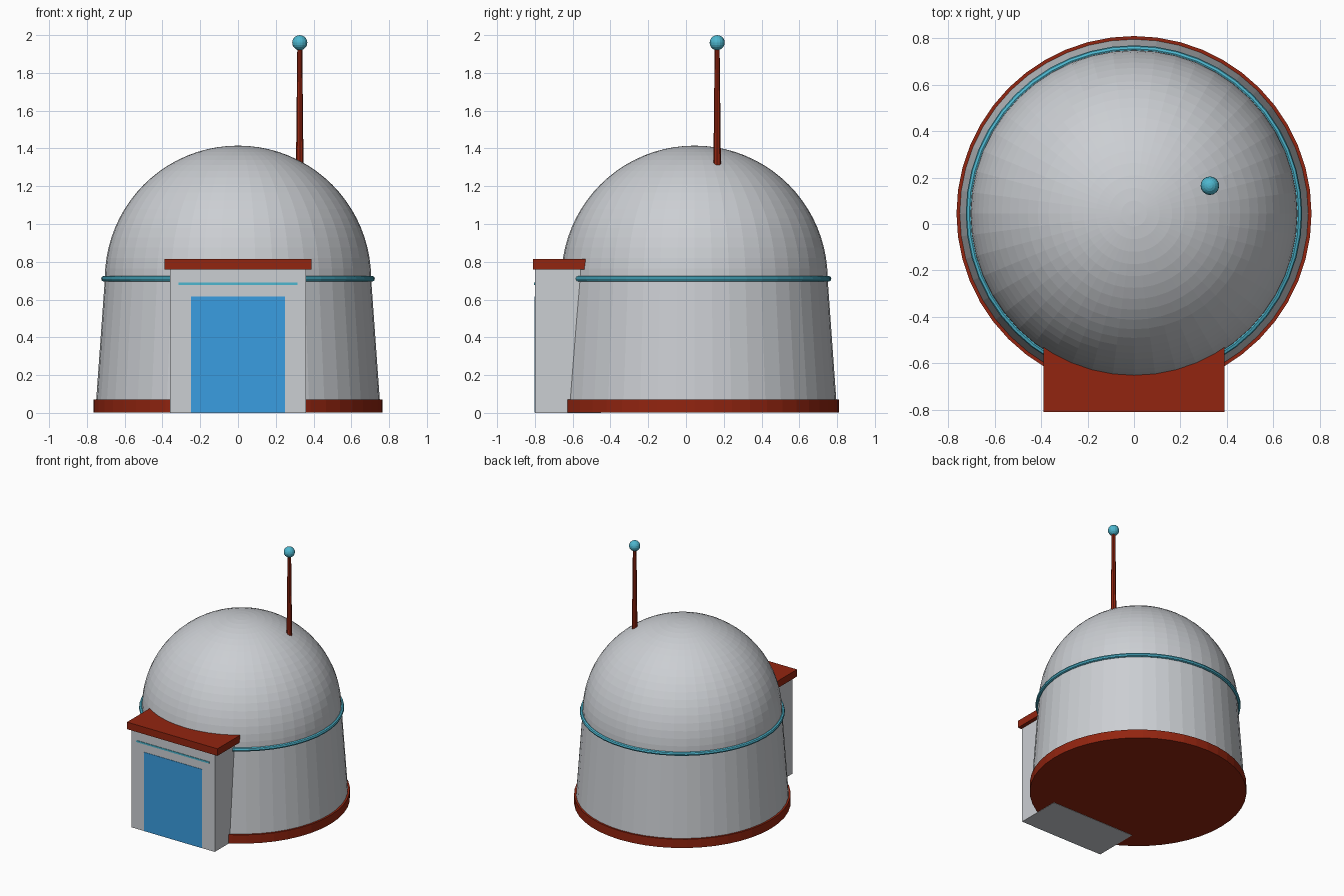
import bpy, bmesh, math

cube = bpy.data.objects.get("Cube")
if cube:
    bpy.data.objects.remove(cube, do_unlink=True)


def material(name, rgb):
    m = bpy.data.materials.new(name)
    m.use_nodes = True
    m.diffuse_color = (*rgb, 1)
    m.node_tree.nodes["Principled BSDF"].inputs["Base Color"].default_value = (*rgb, 1)
    return m


grey = material("pale_grey", (0.60, 0.62, 0.65))
red = material("brick_red", (0.29, 0.018, 0.005))
teal = material("teal", (0.075, 0.47, 0.62))
blue = material("door_blue", (0.042, 0.34, 0.75))

SIDES = 48
CY = 0.045        # centre of the round body
SPRING = 0.71     # height where the dome starts
RADIUS = 0.705


def add_object(name, mesh, mat):
    ob = bpy.data.objects.new(name, mesh)
    bpy.context.collection.objects.link(ob)
    mesh.materials.append(mat)
    return ob


def lathe(name, profile, mat, x=0, y=CY, sides=SIDES, closed=False):
    """Spin a list of (radius, height) points around the vertical axis."""
    bm = bmesh.new()
    vs = [bm.verts.new((r, 0, z)) for r, z in profile]
    pairs = list(zip(vs, vs[1:] + vs[:1])) if closed else list(zip(vs, vs[1:]))
    edges = [bm.edges.new(p) for p in pairs]
    bmesh.ops.spin(bm, geom=vs + edges, cent=(0, 0, 0), axis=(0, 0, 1),
                   angle=math.tau, steps=sides, use_duplicate=False)
    bmesh.ops.remove_doubles(bm, verts=bm.verts, dist=0.0005)
    bmesh.ops.recalc_face_normals(bm, faces=bm.faces)
    mesh = bpy.data.meshes.new(name)
    bm.to_mesh(mesh)
    bm.free()
    ob = add_object(name, mesh, mat)
    ob.location = (x, y, 0)
    return ob


def box(name, x_half, y0, y1, z0, z1, mat):
    bm = bmesh.new()
    bmesh.ops.create_cube(bm, size=1)
    for v in bm.verts:
        v.co = (v.co.x * 2 * x_half,
                y0 if v.co.y < 0 else y1,
                z0 if v.co.z < 0 else z1)
    mesh = bpy.data.meshes.new(name)
    bm.to_mesh(mesh)
    bm.free()
    return add_object(name, mesh, mat)


# Round body: base ring, tapered wall, dome
lathe("base_ring", [(0, 0.002), (0.765, 0.002), (0.765, 0.07), (0, 0.07)], red)
lathe("wall", [(0, 0.01), (0.755, 0.01), (RADIUS, SPRING), (0, SPRING)], grey)
arc = [i * math.pi / 2 / 20 for i in range(21)]
lathe("dome", [(RADIUS * math.cos(a), SPRING + RADIUS * math.sin(a)) for a in arc], grey)

# Trim ring where the wall meets the dome
ring = [i * math.tau / 8 for i in range(8)]
trim = lathe("trim_ring", [(0.71 + 0.015 * math.cos(a), SPRING + 0.015 * math.sin(a))
                           for a in ring], teal, closed=True)

# Entrance porch with roof slab, door and light strip
box("porch", 0.36, -0.80, -0.45, 0, 0.77, grey)
box("porch_roof", 0.39, -0.81, -0.45, 0.76, 0.815, red)
box("door", 0.25, -0.803, -0.797, 0.001, 0.615, blue)
box("light_strip", 0.315, -0.804, -0.797, 0.677, 0.69, teal)

# Antenna mast and tip
AX, AY = 0.327, 0.165
lathe("antenna_mast", [(0, 1.31), (0.02, 1.31), (0.013, 1.94), (0, 1.94)],
      red, AX, AY, sides=8)
half = [-math.pi / 2 + i * math.pi / 10 for i in range(11)]
lathe("antenna_tip", [(0.04 * math.cos(a), 1.96 + 0.04 * math.sin(a)) for a in half],
      teal, AX, AY, sides=16)
